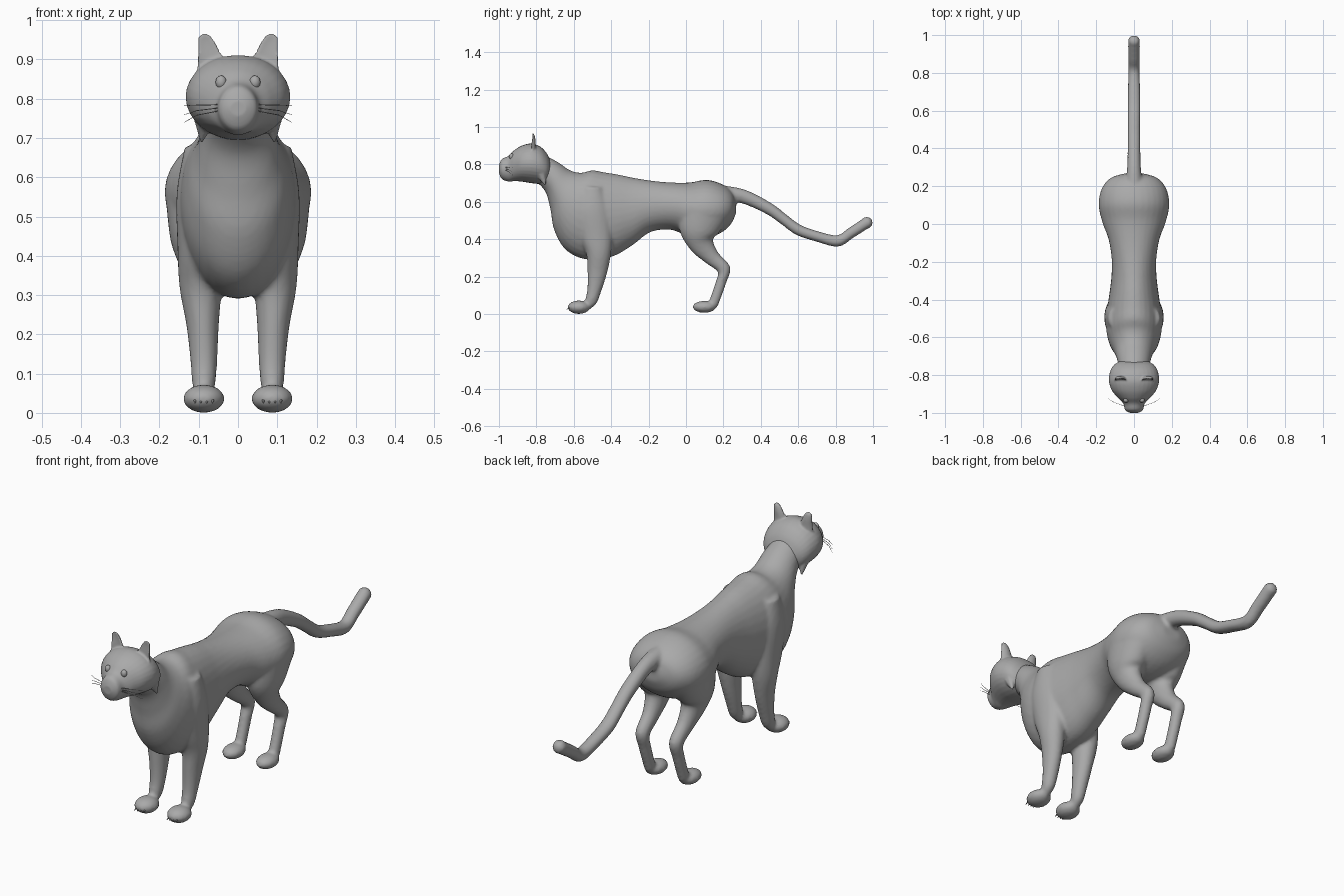
import bpy, bmesh, math
from mathutils import Vector, Matrix

if "Cube" in bpy.data.objects:
    bpy.data.objects.remove(bpy.data.objects["Cube"])

fur = bpy.data.materials.new("grey fur")
fur.diffuse_color = (0.4, 0.4, 0.4, 1)
fur.use_nodes = True
fur.node_tree.nodes["Principled BSDF"].inputs["Base Color"].default_value = fur.diffuse_color


def finish(name, bm, voxel=0, smooth=0):
    """Turn a bmesh into an object, optionally fusing its pieces into one skin."""
    bmesh.ops.recalc_face_normals(bm, faces=bm.faces)
    me = bpy.data.meshes.new(name)
    bm.to_mesh(me)
    bm.free()
    me.materials.append(fur)
    for p in me.polygons:
        p.use_smooth = True
    ob = bpy.data.objects.new(name, me)
    bpy.context.collection.objects.link(ob)
    if voxel:
        m = ob.modifiers.new("fuse", 'REMESH')
        m.mode, m.voxel_size, m.use_smooth_shade = 'VOXEL', voxel, True
        s = ob.modifiers.new("soften", 'SMOOTH')
        s.factor, s.iterations = 0.5, smooth
    return ob


def spline(a, b, c, d, t):
    return [0.5 * (2*q + (r-p)*t + (2*p-5*q+4*r-s)*t*t + (3*q-p-3*r+s)*t**3)
            for p, q, r, s in zip(a, b, c, d)]


def loft(bm, rings, sub=5, n=32, cup=False):
    """Skin rings of (x, top y, top z, bottom y, bottom z, half width)."""
    pts, last = [], len(rings) - 1
    for i in range(last):
        quad = [rings[max(0, min(last, i + k))] for k in (-1, 0, 1, 2)]
        pts += [spline(*quad, k / sub) for k in range(sub)]
    pts.append(rings[-1])
    loops = []
    for x, ty, tz, by, bz, w in pts:
        c = Vector((x, (ty+by)/2, (tz+bz)/2))
        u = Vector((0, (ty-by)/2, (tz-bz)/2))
        loop = []
        for k in range(n):
            a = 2 * math.pi * k / n
            v = math.sin(a)
            if cup and v < 0:
                v *= -0.25
            loop.append(bm.verts.new(c + u*v + Vector((w*math.cos(a), 0, 0))))
        loops.append(loop)
    for A, B in zip(loops, loops[1:]):
        for k in range(n):
            bm.faces.new((A[k], A[(k+1) % n], B[(k+1) % n], B[k]))
    bm.faces.new(loops[0])
    bm.faces.new(loops[-1])


def limb(bm, path, side=1):
    """Tube along (x, y, z, half width, half depth), square to its path."""
    rings = []
    for i, (x, y, z, w, r) in enumerate(path):
        a, b = path[max(0, i-1)], path[min(len(path)-1, i+1)]
        t = Vector((b[1]-a[1], b[2]-a[2])).normalized() * r
        rings.append((side*x, y-t.y, z+t.x, y+t.y, z-t.x, w))
    loft(bm, rings)


def ball(bm, centre, radii):
    bmesh.ops.create_uvsphere(bm, u_segments=24, v_segments=14, radius=1,
                              matrix=Matrix.Translation(centre) @ Matrix.Diagonal((*radii, 1)))


def spike(bm, a, b, r1, r2):
    a, b = Vector(a), Vector(b)
    rot = (b-a).to_track_quat('Z', 'Y').to_matrix().to_4x4()
    bmesh.ops.create_cone(bm, cap_ends=True, segments=8, radius1=r1, radius2=r2,
                          depth=(b-a).length, matrix=Matrix.Translation((a+b)/2) @ rot)


# body: neck, chest, waist and rump
body = bmesh.new()
loft(body, [(0, -.80, .87, -.83, .73, .07), (0, -.69, .815, -.755, .66, .088),
            (0, -.62, .768, -.725, .56, .105), (0, -.56, .755, -.705, .45, .128),
            (0, -.50, .768, -.645, .345, .145), (0, -.44, .758, -.54, .293, .146),
            (0, -.36, .745, -.40, .305, .132), (0, -.28, .728, -.29, .365, .12),
            (0, -.18, .712, -.19, .438, .118), (0, -.08, .703, -.08, .45, .135),
            (0, .02, .703, .0, .42, .168), (0, .11, .717, .09, .405, .187),
            (0, .19, .695, .18, .43, .172), (0, .245, .655, .24, .48, .125),
            (0, .268, .60, .268, .54, .05)])

# legs and paws
FRONT = [(.10, -.50, .68, .035, .05), (.108, -.50, .56, .048, .085),
         (.102, -.48, .42, .052, .085), (.096, -.467, .32, .053, .066),
         (.09, -.475, .22, .041, .052), (.087, -.49, .13, .034, .038),
         (.087, -.507, .07, .029, .032), (.087, -.525, .04, .02, .02)]
REAR = [(.10, .10, .56, .085, .14), (.10, .07, .44, .072, .105),
        (.097, .085, .37, .05, .066), (.092, .14, .30, .036, .043),
        (.09, .203, .238, .031, .036), (.09, .187, .17, .027, .028),
        (.09, .167, .11, .026, .027), (.09, .145, .05, .026, .027)]
for s in (1, -1):
    limb(body, FRONT, s)
    limb(body, REAR, s)
    ball(body, (s*.087, -.573, .036), (.053, .06, .036))
    ball(body, (s*.09, .098, .038), (.046, .063, .032))

# tail
limb(body, [(0, .16, .645, .05, .045), (0, .30, .63, .036, .038),
            (0, .44, .565, .034, .032), (0, .52, .508, .033, .029),
            (0, .60, .45, .034, .029), (0, .70, .415, .033, .028),
            (0, .81, .39, .03, .031), (0, .88, .432, .031, .029),
            (0, .965, .487, .032, .03)])
ball(body, (0, .967, .488), (.032, .032, .032))
finish("body", body, .009, 4)

# head with muzzle and cupped ears
head = bmesh.new()
loft(head, [(0, -1.0, .795, -1.0, .755, .022), (0, -.985, .828, -.985, .722, .047),
            (0, -.95, .845, -.95, .708, .057), (0, -.92, .874, -.92, .71, .086),
            (0, -.88, .899, -.88, .708, .118), (0, -.83, .911, -.83, .70, .133),
            (0, -.78, .895, -.78, .695, .126), (0, -.745, .86, -.745, .70, .105),
            (0, -.725, .82, -.725, .73, .07)])
for s in (1, -1):
    loft(head, [(s*.065, -.80, .86, -.86, .86, .042), (s*.07, -.803, .90, -.855, .90, .034),
                (s*.078, -.805, .935, -.846, .935, .026), (s*.084, -.81, .957, -.838, .957, .018),
                (s*.085, -.818, .966, -.83, .966, .008)], cup=True)
    # cheek tufts
    spike(head, (s*.085, -.775, .75), (s*.093, -.752, .688), .03, .003)
finish("head", head, .005, 3)

# eyes, whiskers and claws
eyes, whiskers, claws = bmesh.new(), bmesh.new(), bmesh.new()
for s in (1, -1):
    ball(eyes, (s*.043, -.933, .842), (.014, .013, .017))
    for z, dz in ((.785, -.003), (.777, -.018), (.77, -.03)):
        spike(whiskers, (s*.045, -.965, z), (s*.105, -.945, z + dz*.4), .0012, .001)
        spike(whiskers, (s*.105, -.945, z + dz*.4), (s*.137, -.925, z + dz), .001, .0005)
    for k in range(4):
        x = .087 + (k - 1.5)*.015
        spike(claws, (s*x, -.615, .034), (s*x, -.638, .025), .005, .001)
finish("eyes", eyes)
finish("whiskers", whiskers)
finish("claws", claws)
